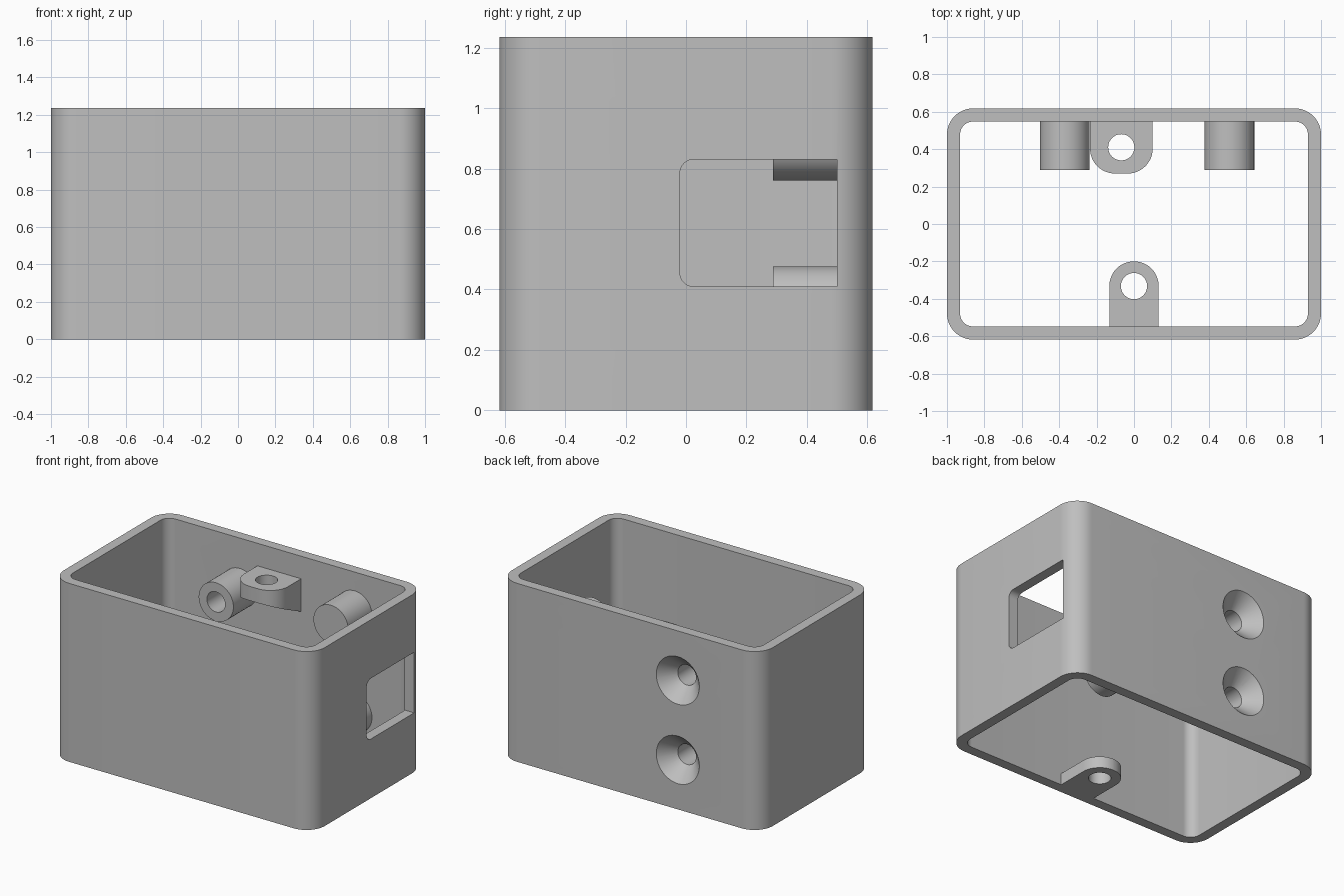
import bpy, bmesh
from math import cos, sin, pi

cube = bpy.data.objects.get("Cube")
if cube:
    bpy.data.objects.remove(cube, do_unlink=True)

grey = bpy.data.materials.new("plain grey")
grey.use_nodes = True
COLOR = (0.52, 0.52, 0.52, 1)
grey.diffuse_color = COLOR
grey.node_tree.nodes["Principled BSDF"].inputs["Base Color"].default_value = COLOR

W, D, H = 1.0, 0.618, 1.236      # half width, half depth, height
WALL = 0.07
BACK = D - WALL / 2              # parts root inside the wall


def rounded_rect(x0, x1, y0, y1, radii, steps=12):
    """Outline with radii at (x1,y1), (x0,y1), (x0,y0), (x1,y0)."""
    corners = [(x1, y1, -1, -1), (x0, y1, 1, -1), (x0, y0, 1, 1), (x1, y0, -1, 1)]
    pts = []
    for i, ((x, y, sx, sy), r) in enumerate(zip(corners, radii)):
        for k in range(steps + 1 if r else 1):
            a = (i + k / steps) * pi / 2
            pts.append((x + sx * r + r * cos(a), y + sy * r + r * sin(a)))
    return pts


def circle(u, v, r, n=48):
    return [(u + r * cos(2 * pi * k / n), v + r * sin(2 * pi * k / n)) for k in range(n)]


def loft(name, start, end, lo, hi, axis):
    """Solid between two matching outlines placed at lo and hi on an axis."""
    place = {"x": lambda u, v, w: (w, u, v),
             "y": lambda u, v, w: (u, w, v),
             "z": lambda u, v, w: (u, v, w)}[axis]
    bm = bmesh.new()
    a = [bm.verts.new(place(u, v, lo)) for u, v in start]
    b = [bm.verts.new(place(u, v, hi)) for u, v in end]
    bm.faces.new(a)
    bm.faces.new(b)
    for i in range(len(a)):
        j = (i + 1) % len(a)
        bm.faces.new((a[i], a[j], b[j], b[i]))
    bmesh.ops.recalc_face_normals(bm, faces=bm.faces)
    mesh = bpy.data.meshes.new(name)
    bm.to_mesh(mesh)
    bm.free()
    mesh.materials.append(grey)
    ob = bpy.data.objects.new(name, mesh)
    bpy.context.collection.objects.link(ob)
    return ob


def prism(name, pts, lo, hi, axis):
    return loft(name, pts, pts, lo, hi, axis)


def cut(ob, cutters):
    for c in cutters:
        mod = ob.modifiers.new("cut", "BOOLEAN")
        mod.operation = "DIFFERENCE"
        mod.solver = "EXACT"
        mod.object = c
    bpy.context.view_layer.update()
    graph = bpy.context.evaluated_depsgraph_get()
    mesh = bpy.data.meshes.new_from_object(ob.evaluated_get(graph))
    ob.modifiers.clear()
    ob.data = mesh


parts, cutters = [], []

# Housing tube with rounded corners
housing = prism("housing", rounded_rect(-W, W, -D, D, [0.14] * 4), 0, H, "z")
cavity = prism("cavity_cutter",
               rounded_rect(WALL - W, W - WALL, WALL - D, D - WALL, [0.07] * 4),
               -0.1, H + 0.1, "z")
# Side opening, rounded toward the front only
window = prism("window_cutter", rounded_rect(-0.02, 0.5, 0.41, 0.83, [0, 0.045, 0.045, 0]),
               0.8, 1.1, "x")
housing_cuts = [cavity, window]
cutters += housing_cuts

# Screw bosses with countersunk holes, and solid posts, mirrored about mid height
RB, RH = 0.133, 0.07
for side, label in ((-1, "lower"), (1, "upper")):
    z = H / 2 + side * 0.275
    boss = prism(label + "_screw_boss", circle(-0.37, z, RB), 0.288, BACK, "y")
    hole = prism("hole_cutter", circle(-0.37, z, RH), 0.2, 0.7, "y")
    sink = loft("countersink_cutter", circle(-0.37, z, RH), circle(-0.37, z, 0.184),
                D - 0.1, D + 0.02, "y")
    cut(boss, [hole, sink])
    housing_cuts += [hole, sink]
    cutters += [hole, sink]
    zp = H / 2 + side * 0.355
    parts += [boss, prism(label + "_post", circle(0.51, zp, RB), 0.288, BACK, "y")]
cut(housing, housing_cuts)

# Front mounting lug at the base
front_lug = prism("front_lug", rounded_rect(-0.132, 0.132, -BACK, -0.2, [0.131, 0.131, 0, 0]),
                  0, 0.08, "z")
front_hole = prism("front_lug_cutter", circle(0, -0.332, RH), -0.1, 0.2, "z")
cut(front_lug, [front_hole])

# Back mounting lug with sloping underside
back_lug = prism("back_lug", rounded_rect(-0.235, 0.1, 0.27, BACK, [0, 0, 0.133, 0.133]),
                 0.8, 1.08, "z")
back_hole = prism("back_lug_cutter", circle(-0.068, 0.41, RH), 0.7, 1.2, "z")
slope = prism("slope_cutter", [(0.2, 0.7), (0.65, 0.7), (0.65, 0.805), (0.2, 1.014)],
              -0.4, 0.3, "x")
cut(back_lug, [back_hole, slope])

cutters += [front_hole, back_hole, slope]
parts += [housing, front_lug, back_lug]

for c in set(cutters):
    bpy.data.objects.remove(c, do_unlink=True)

# Smooth curved walls, keep edges crisp
bpy.ops.object.select_all(action="DESELECT")
for ob in parts:
    ob.select_set(True)
bpy.context.view_layer.objects.active = housing
bpy.ops.object.shade_smooth_by_angle(angle=pi / 6)
